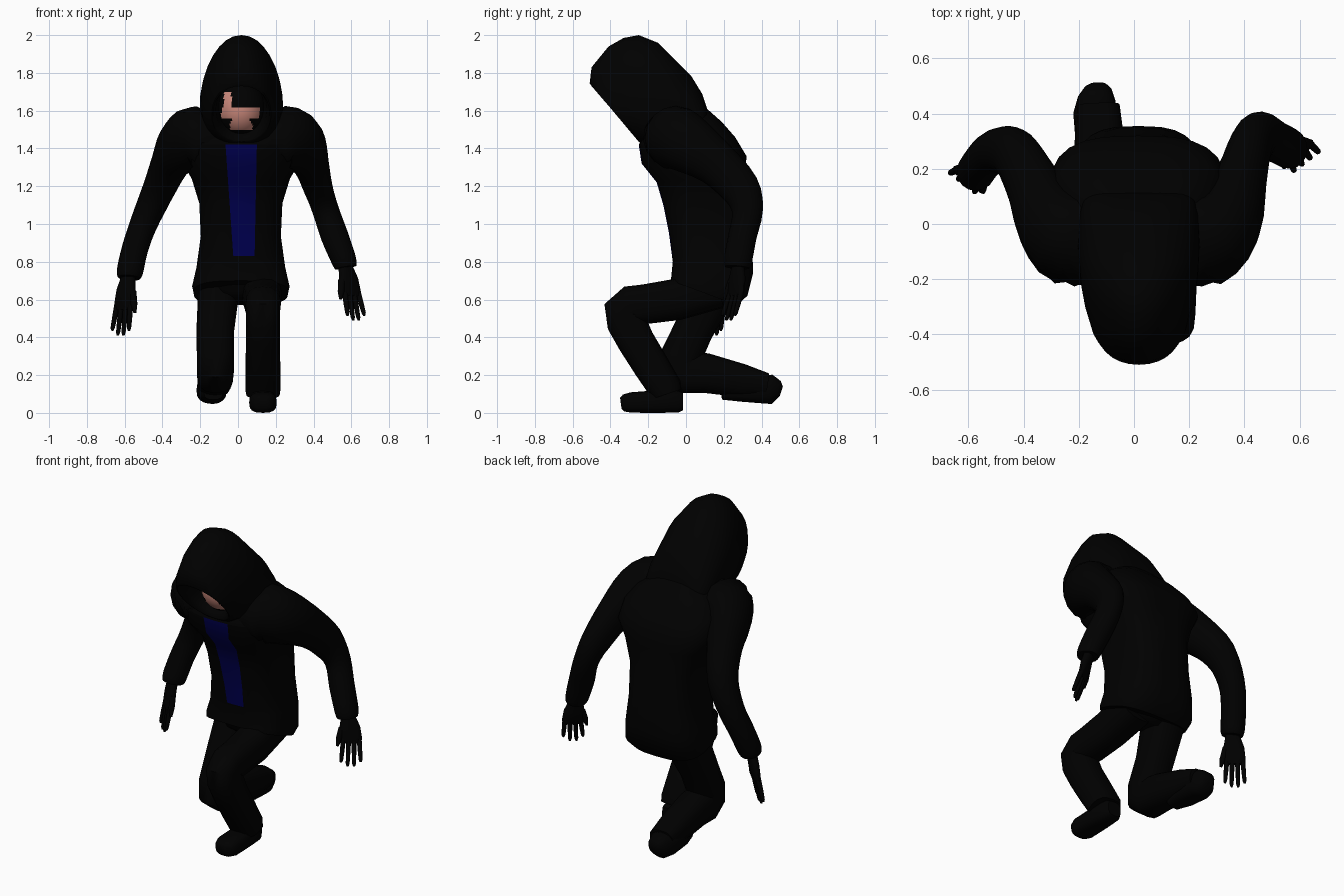
import bpy, bmesh, math
from mathutils import Vector as V


def material(name, rgb):
    m = bpy.data.materials.new(name)
    m.diffuse_color = (*rgb, 1)
    return m


BLACK = material("black cloth", (0, 0, 0))
BLUE = material("navy shirt", (0, 0, 0.085))
SKIN = material("skin", (0.6, 0.25, 0.2))


def finish(name, bm, mats=(BLACK,)):
    bmesh.ops.recalc_face_normals(bm, faces=bm.faces)
    me = bpy.data.meshes.new(name)
    bm.to_mesh(me)
    bm.free()
    for m in mats:
        me.materials.append(m)
    ob = bpy.data.objects.new(name, me)
    bpy.context.collection.objects.link(ob)
    return ob


def smooth_path(p, steps=3):
    """Catmull-Rom through rows of numbers"""
    out = []
    for i in range(len(p) - 1):
        rows = p[max(i - 1, 0)], p[i], p[i + 1], p[min(i + 2, len(p) - 1)]
        for s in range(steps):
            t = s / steps
            out.append(tuple(.5 * (2 * b + (c - a) * t + (2 * a - 5 * b + 4 * c - d) * t * t
                                   + (3 * b - a - 3 * c + d) * t ** 3)
                             for a, b, c, d in zip(*rows)))
    return out + [p[-1]]


def skin_rings(rings, n, power):
    """rings: (centre, side vector, depth vector, taper); joined into a capped skin"""
    bm = bmesh.new()
    loops = []
    for c, a, b, k in rings:
        loop = []
        for i in range(n):
            t = 2 * math.pi * i / n
            cs, sn = math.cos(t), math.sin(t)
            ca = math.copysign(abs(cs) ** (2 / power), cs)
            sa = math.copysign(abs(sn) ** (2 / power), sn)
            loop.append(bm.verts.new(c + a * ca * (1 - k * sn) + b * sa))
        loops.append(loop)
    for p, q in zip(loops, loops[1:]):
        for i in range(n):
            j = (i + 1) % n
            bm.faces.new((p[i], p[j], q[j], q[i]))
    bm.faces.new(loops[0])
    bm.faces.new(loops[-1])
    return bm


def loft(rows, cx=0.015, n=28, power=2.0):
    """rows: front y, front z, back y, back z, half width, taper towards front"""
    rings = []
    for fy, fz, by, bz, w, k in rows:
        f, b = V((cx, fy, fz)), V((cx, by, bz))
        rings.append(((f + b) / 2, V((w, 0, 0)), (f - b) / 2, k))
    return skin_rings(rings, n, power)


def tube(name, path, n=16, power=2.0, ref=(1, 0, 0)):
    """path: x, y, z, half width along ref, half depth"""
    pts = [V(p[:3]) for p in path]
    rings = []
    for i, p in enumerate(path):
        t = V()
        if i > 0:
            t += (pts[i] - pts[i - 1]).normalized()
        if i < len(pts) - 1:
            t += (pts[i + 1] - pts[i]).normalized()
        u = t.cross(V(ref)).normalized()
        v = u.cross(t).normalized()
        rings.append((pts[i], v * p[3], u * p[4], 0))
    return finish(name, skin_rings(rings, n, power))


# jacket torso, with the shirt strip cut into its front
bm = loft([(-.08, .70, .27, .57, .25, 0), (-.078, .72, .325, .62, .258, 0),
           (-.07, .80, .355, .74, .235, 0), (-.09, .95, .35, .92, .212, 0),
           (-.12, 1.1, .33, 1.12, .22, 0), (-.155, 1.22, .315, 1.26, .26, .1),
           (-.235, 1.32, .32, 1.36, .32, .1), (-.25, 1.42, .26, 1.46, .315, .08),
           (-.20, 1.5, .19, 1.54, .26, 0), (-.12, 1.55, .10, 1.62, .16, 0)], power=2.9)
cuts = [((-.025, 0, .83), (1, 0, .07)), ((.088, 0, .83), (1, 0, -.02)),
        ((0, 0, .83), (0, 0, 1)), ((0, 0, 1.42), (0, 0, 1))]
for co, no in cuts:
    bmesh.ops.bisect_plane(bm, geom=bm.verts[:] + bm.edges[:] + bm.faces[:],
                           plane_co=co, plane_no=no)
for f in bm.faces:
    c = f.calc_center_median()
    side = [(c - V(co)).dot(V(no)) > 0 for co, no in cuts]
    f.material_index = int(c.y < 0 and side == [True, False, True, False])
finish("jacket", bm, (BLACK, BLUE))

# pelvis under the jacket hem
finish("pelvis", loft([(-.04, .75, .28, .72, .2, 0), (-.02, .64, .26, .61, .17, 0),
                       (.05, .59, .2, .57, .09, 0)]))

# hood, starting from its hollow inside and turning over the rim
finish("hood", loft([(-.22, 1.76, -.06, 1.55, .11, 0), (-.475, 1.74, -.24, 1.47, .135, 0),
                     (-.5, 1.73, -.25, 1.44, .15, 0), (-.51, 1.745, -.25, 1.435, .157, .05),
                     (-.50, 1.83, -.23, 1.42, .175, .15),
                     (-.41, 1.94, -.19, 1.41, .195, .22), (-.33, 1.985, -.15, 1.4, .205, .22),
                     (-.25, 2.0, -.12, 1.4, .212, .18), (-.15, 1.96, -.04, 1.4, .218, .16),
                     (.03, 1.78, .04, 1.4, .214, .12),
                     (.085, 1.69, .09, 1.42, .2, .1), (.115, 1.6, .12, 1.45, .17, 0)], cx=.018, power=2.15))

# head: only patches of the face show skin
bm = bmesh.new()
bmesh.ops.create_uvsphere(bm, u_segments=64, v_segments=64, radius=1)
for v in bm.verts:
    v.co = V((.015 + v.co.x * .13, -.15 + v.co.y * .15, 1.61 + v.co.z * .15))
for f in bm.faces:
    c = f.calc_center_median()
    cheeks = 1.56 < c.z < 1.62 and abs(c.x - .012) < .1
    lip = 1.53 < c.z <= 1.56 and abs(c.x - .015) < .05
    chin = 1.5 < c.z <= 1.53 and abs(c.x - .018) < .06
    brow = 1.62 <= c.z < 1.7 and -.075 < c.x < -.035
    f.material_index = int(c.y < -.15 and (cheeks or lip or chin or brow))
finish("head", bm, (BLACK, SKIN))

# sleeves
tube("right_sleeve", smooth_path([
    (.15, -.07, 1.43, .13, .15), (.25, -.055, 1.455, .175, .17), (.335, .015, 1.42, .135, .155),
    (.387, .16, 1.32, .095, .12), (.425, .285, 1.19, .077, .105), (.465, .325, 1.07, .07, .082),
    (.51, .3, .94, .073, .075), (.56, .275, .81, .066, .075), (.57, .27, .77, .058, .066)]))
tube("left_sleeve", smooth_path([
    (-.12, -.07, 1.43, .13, .15), (-.22, -.055, 1.455, .175, .17), (-.305, .015, 1.41, .13, .155),
    (-.365, .14, 1.31, .1, .12), (-.43, .25, 1.16, .085, .1), (-.5, .265, 1.0, .073, .08),
    (-.545, .23, .87, .07, .075), (-.572, .19, .75, .07, .07), (-.577, .18, .715, .06, .06)]))


# gloved hands
def hand(name, wrist, knuckle, tip, s):
    w, k, t = V(wrist), V(knuckle), V(tip)
    ax = V((.79 * s, .61, 0))
    mid = w.lerp(k, .5)
    tube(name + "_palm", [(*w.lerp(k, -.2), .035, .03), (*w, .04, .028),
                          (*mid, .06, .026), (*k, .062, .02), (*k.lerp(t, .15), .056, .012)],
         12, 2.5, ax)
    for i in range(4):
        o = ax * (-.045 + .03 * i)
        e = t + o * 1.25 + V((0, 0, .025 if i in (0, 3) else 0))
        a = k + o
        tube(f"{name}_finger_{i}", [(*a, .014, .016), (*a.lerp(e, .5), .013, .014),
                                    (*a.lerp(e, .9), .011, .011), (*e, .006, .006)], 8, 2, ax)
    a, b = mid - ax * .045, k.lerp(t, .25) - ax * .08
    tube(name + "_thumb", [(*a, .018, .02), (*a.lerp(b, .6), .018, .018), (*b, .008, .008)],
         8, 2, ax)


hand("right_hand", (.57, .275, .77), (.6, .265, .64), (.625, .225, .49), 1)
hand("left_hand", (-.58, .18, .72), (-.605, .17, .57), (-.622, .15, .41), -1)

# trousers: planted leg bends forward, kneeling leg trails behind
tube("planted_leg", [(.12, .16, .67, .11, .12), (.13, -.05, .6, .1, .11),
                     (.132, -.22, .575, .095, .105), (.132, -.29, .57, .092, .105),
                     (.132, -.33, .54, .09, .108), (.132, -.315, .48, .09, .105),
                     (.132, -.265, .38, .09, .098), (.132, -.185, .25, .092, .095),
                     (.132, -.11, .13, .093, .09), (.132, -.1, .1, .09, .08)], power=2.6)
tube("kneeling_leg", [(-.1, .15, .67, .11, .13), (-.12, .04, .44, .1, .105),
                      (-.12, -.025, .3, .098, .11), (-.12, -.03, .24, .098, .115),
                      (-.12, .01, .215, .098, .115),
                      (-.12, .11, .21, .097, .105), (-.125, .3, .17, .09, .088),
                      (-.13, .43, .15, .078, .06)], power=2.6)

# shoes
tube("planted_shoe", [(.132, -.015, .06, .045, .045), (.132, -.04, .06, .06, .058),
                      (.132, -.15, .06, .068, .06), (.132, -.29, .055, .073, .054),
                      (.132, -.33, .052, .058, .045), (.132, -.345, .05, .035, .03)], 16, 3)
tube("kneeling_shoe", [(-.13, .19, .105, .05, .035), (-.135, .28, .11, .075, .05),
                       (-.14, .4, .12, .08, .07), (-.135, .455, .125, .068, .078),
                       (-.13, .49, .12, .05, .05), (-.13, .505, .115, .03, .025)], 16, 2.6)

# smooth shading with sharp hems kept
bpy.ops.object.select_all(action='SELECT')
bpy.context.view_layer.objects.active = bpy.data.objects["jacket"]
bpy.ops.object.shade_smooth_by_angle(angle=math.radians(50))
